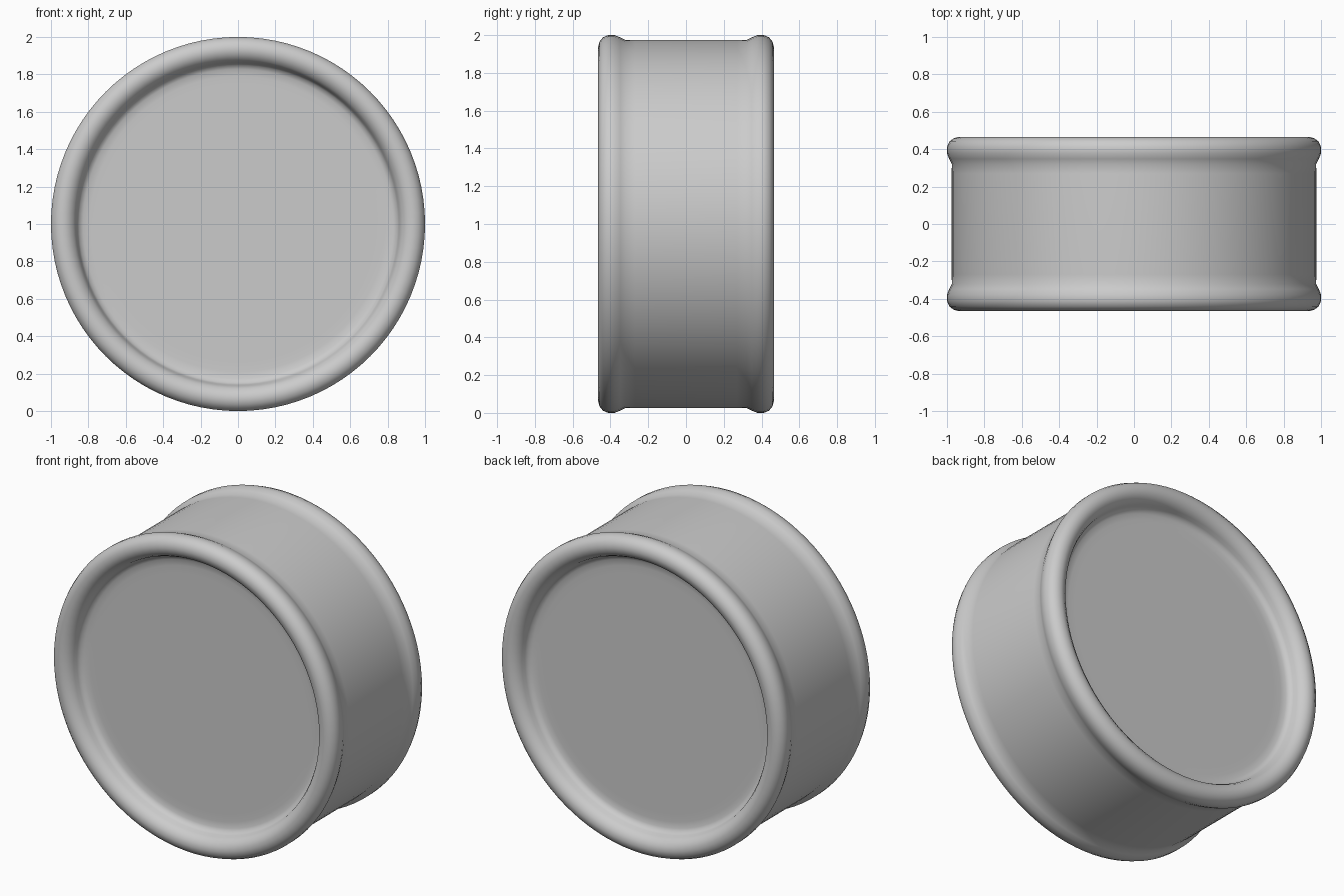
import bpy, bmesh, math
from mathutils import Matrix

cube = bpy.data.objects.get("Cube")
if cube:
    bpy.data.objects.remove(cube, do_unlink=True)

# Single plain grey
grey = bpy.data.materials.new("plain_grey")
grey.use_nodes = True
colour = (0.6, 0.6, 0.6, 1)
grey.diffuse_color = colour
grey.node_tree.nodes["Principled BSDF"].inputs["Base Color"].default_value = colour

# Half profile (radius, height): wall, rounded rim, filleted recess, flat end
half = [(0.975, 0.27), (0.974, 0.32), (0.988, 0.348), (1.0, 0.378), (1.0, 0.412),
        (0.988, 0.44), (0.965, 0.458), (0.935, 0.466), (0.905, 0.458),
        (0.88, 0.44), (0.866, 0.415), (0.86, 0.392), (0.85, 0.374),
        (0.828, 0.363), (0.79, 0.36), (0.74, 0.36)]
profile = [(r, -h) for r, h in reversed(half)] + half

# Spin the profile into a closed drum, close both ends, lay it on its side
SEGMENTS = 96
bm = bmesh.new()
rings = []
for r, h in profile:
    rings.append([bm.verts.new((r * math.cos(a), r * math.sin(a), h))
                  for a in (math.tau * i / SEGMENTS for i in range(SEGMENTS))])
for low, high in zip(rings, rings[1:]):
    for i in range(SEGMENTS):
        j = (i + 1) % SEGMENTS
        bm.faces.new((low[i], low[j], high[j], high[i]))
bm.faces.new(list(reversed(rings[0])))
bm.faces.new(rings[-1])
bmesh.ops.transform(bm, verts=bm.verts,
                    matrix=Matrix.Translation((0, 0, 1)) @ Matrix.Rotation(math.pi / 2, 4, "X"))
bmesh.ops.recalc_face_normals(bm, faces=bm.faces)
for face in bm.faces:
    face.smooth = True

mesh = bpy.data.meshes.new("rimmed_drum")
bm.to_mesh(mesh)
bm.free()
mesh.materials.append(grey)
drum = bpy.data.objects.new("rimmed_drum", mesh)
bpy.context.collection.objects.link(drum)
